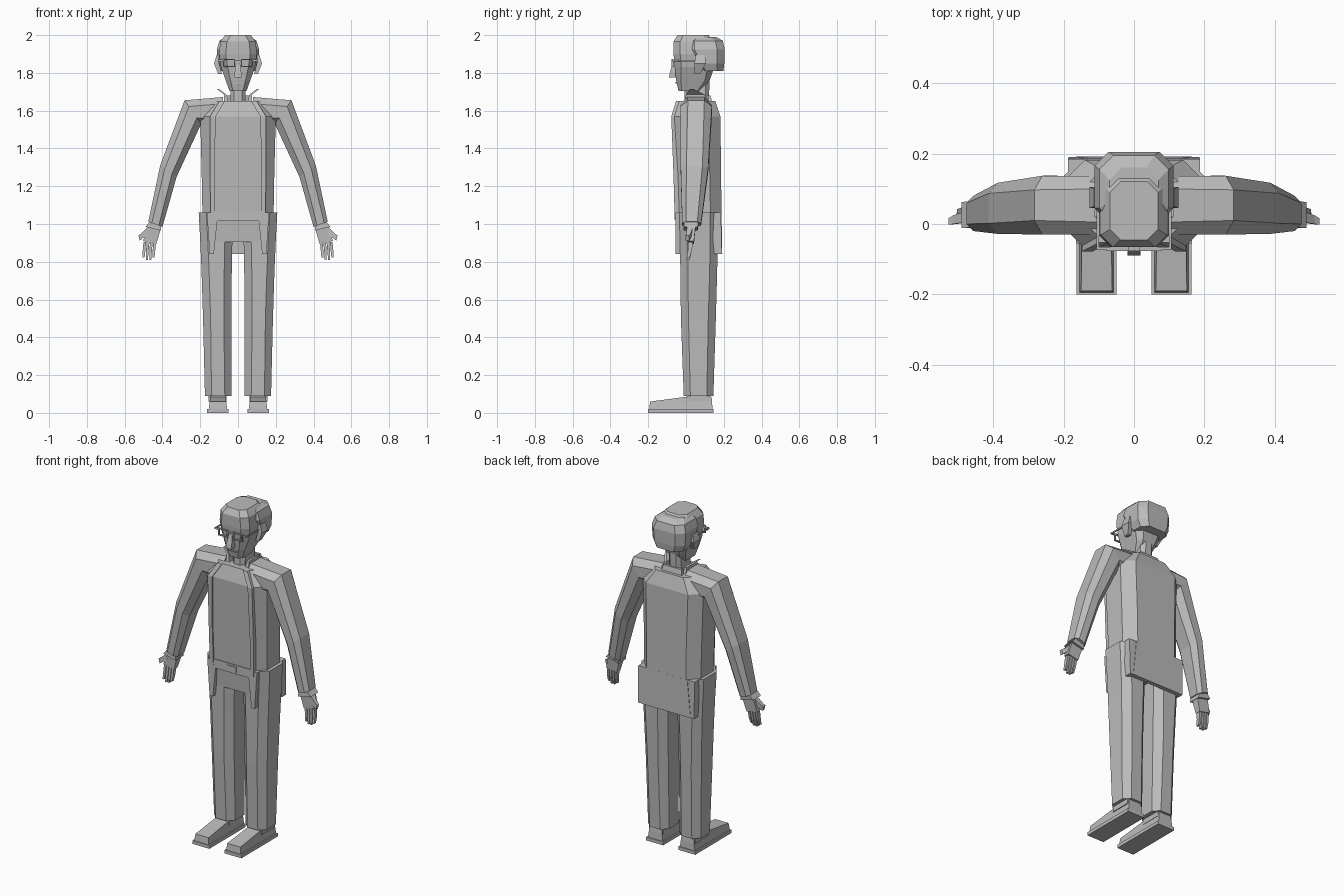
import bpy, bmesh
from mathutils import Vector

grey = bpy.data.materials.new("plain_grey")
grey.diffuse_color = (0.5, 0.5, 0.5, 1)


def finish(name, bm, mirror):
    bmesh.ops.recalc_face_normals(bm, faces=bm.faces)
    me = bpy.data.meshes.new(name)
    bm.to_mesh(me)
    bm.free()
    me.materials.append(grey)
    ob = bpy.data.objects.new(name, me)
    bpy.context.collection.objects.link(ob)
    if mirror:
        m = ob.modifiers.new("Mirror", 'MIRROR')
        m.use_mirror_merge = False
    return ob


def ring(a, b, y0, y1, c):
    """Chamfered rectangle: a and b are (x, z) ends, y0..y1 the depth, c the chamfer."""
    A, B = Vector((a[0], 0, a[1])), Vector((b[0], 0, b[1]))
    u = (B - A).normalized() * c
    Y = Vector((0, 1, 0))
    if c == 0:
        return [A + Y * y0, B + Y * y0, B + Y * y1, A + Y * y1]
    return [A + u + Y * y0, B - u + Y * y0, B + Y * (y0 + c), B + Y * (y1 - c),
            B - u + Y * y1, A + u + Y * y1, A + Y * (y1 - c), A + Y * (y0 + c)]


def loft(name, rings, mirror=False):
    bm = bmesh.new()
    loops = [[bm.verts.new(p) for p in ring(*r)] for r in rings]
    n = len(loops[0])
    for p, q in zip(loops, loops[1:]):
        for i in range(n):
            j = (i + 1) % n
            bm.faces.new((p[i], p[j], q[j], q[i]))
    bm.faces.new(loops[0])
    bm.faces.new(loops[-1])
    return finish(name, bm, mirror)


def flat(z, x0, x1, y0, y1, c=0):
    """Horizontal ring at height z."""
    return ((x0, z), (x1, z), y0, y1, c)


def box(name, x0, x1, y0, y1, z0, z1, mirror=False):
    return loft(name, [flat(z0, x0, x1, y0, y1), flat(z1, x0, x1, y0, y1)], mirror)


# Shoes with a thin sole
box("shoe_sole", .05, .163, -.2, .145, 0, .02, True)
loft("shoe_upper", [flat(.02, .058, .155, -.195, .14), flat(.06, .062, .15, -.19, .138),
                    flat(.085, .065, .148, 0, .135)], True)
box("ankle", .06, .155, .005, .13, .06, .12, True)

# Trousers
loft("trouser_leg", [flat(.09, .035, .175, -.012, .145, .035),
                     flat(.5, .035, .185, -.027, .158, .04),
                     flat(.75, .033, .193, -.03, .165, .04),
                     flat(.91, .03, .2, -.032, .168, .04),
                     flat(1.06, .02, .208, -.035, .168, .04)], True)
loft("pelvis", [flat(.905, -.11, .11, -.035, .15), flat(1.06, -.13, .13, -.045, .15)])
box("belt", -.125, .125, -.056, -.02, 1.015, 1.068)
box("belt_buckle", -.03, .03, -.062, -.05, 1.025, 1.058)

# Jacket body, tail and front edges
loft("jacket_body", [flat(1.03, -.188, .188, -.05, .188, .058),
                     flat(1.25, -.192, .192, -.058, .186, .06),
                     flat(1.57, -.2, .2, -.07, .182, .06),
                     flat(1.65, -.15, .15, -.045, .155, .06)])
loft("jacket_tail", [flat(.84, -.165, .165, .166, .192), flat(1.06, -.14, .14, .166, .188)])
loft("jacket_tail_side", [((.14, .84), (.185, .84), .15, .19, 0),
                          ((.13, 1.06), (.188, 1.06), .13, .185, 0)], True)
loft("jacket_front_flap", [flat(.84, .128, .15, -.056, -.03), flat(1.06, .105, .165, -.056, -.03)], True)
loft("jacket_front_edge", [flat(1.03, .122, .145, -.06, -.03), flat(1.25, .125, .148, -.066, -.04),
                           flat(1.57, .118, .148, -.078, -.05), flat(1.65, .07, .1, -.053, -.03)], True)

# Sleeves
loft("sleeve", [((.08, 1.52), (.08, 1.672), -.03, .135, .035),
                ((.195, 1.53), (.283, 1.655), -.03, .137, .04),
                ((.325, 1.25), (.412, 1.31), -.028, .117, .03),
                ((.4, .985), (.475, 1.012), -.02, .08, .02)], True)

# Hands
loft("cuff", [((.41, 1.0), (.468, 1.01), -.01, .065, 0),
              ((.407, .965), (.49, .985), -.012, .062, 0)], True)
loft("palm", [((.41, .97), (.482, .985), .005, .05, 0),
              ((.432, .895), (.502, .91), .008, .042, 0)], True)
for i in range(4):
    x, drop = .434 + i * .0175, (.012, 0, 0, .012)[i]
    loft("finger_%d" % (i + 1), [((x, .905), (x + .014, .905), .012, .037, 0),
                                 ((x + .004, .86), (x + .018, .86), .01, .031, 0),
                                 ((x + .008, .81 + drop), (x + .018, .81 + drop), .003, .02, 0)], True)
loft("thumb", [((.472, .94), (.482, .98), .005, .035, 0),
               ((.505, .925), (.512, .95), 0, .025, 0),
               ((.52, .912), (.527, .94), -.002, .016, 0)], True)

# Neck and collar
loft("neck", [flat(1.63, -.04, .04, -.01, .12, .02), flat(1.76, -.04, .04, -.005, .125, .02)])
loft("collar", [flat(1.64, .05, .075, -.01, .11), flat(1.685, .06, .075, .0, .1),
                flat(1.715, .1, .112, .02, .04)], True)
loft("collar_back", [flat(1.64, -.07, .07, .12, .14), flat(1.68, -.06, .06, .115, .13)])

# Head
loft("head", [flat(1.705, -.045, .045, -.04, .08, .018), flat(1.76, -.065, .065, -.052, .125, .025),
              flat(1.83, -.09, .09, -.06, .15, .035), flat(1.9, -.1, .1, -.066, .16, .035),
              flat(1.965, -.094, .094, -.066, .15, .035), flat(2.0, -.068, .068, -.045, .12, .03)])
loft("hair", [flat(1.81, -.09, .09, .07, .198, .035), flat(1.85, -.108, .108, .04, .203, .04),
              flat(1.925, -.112, .112, .005, .205, .04), flat(1.97, -.098, .098, .005, .195, .04),
              flat(1.99, -.07, .07, .03, .16, .035)])
loft("ear", [flat(1.795, .085, .105, .045, .075), flat(1.85, .1, .127, .045, .105),
             flat(1.895, .1, .113, .05, .1)], True)
loft("nose", [flat(1.775, -.018, .018, -.09, -.045), flat(1.8, -.018, .018, -.086, -.045),
              flat(1.86, -.01, .01, -.068, -.045)])
box("mouth", -.026, .026, -.056, -.04, 1.745, 1.752)

# Glasses
for n, z in (("top", 1.868), ("bottom", 1.83)):
    box("glasses_rim_" + n, .016, .08, -.076, -.066, z, z + .006, True)
for n, x in (("inner", .016), ("outer", .074)):
    box("glasses_rim_" + n, x, x + .006, -.076, -.066, 1.83, 1.874, True)
box("glasses_bridge", -.018, .018, -.076, -.066, 1.858, 1.866)
box("glasses_hinge", .078, .106, -.072, -.066, 1.86, 1.87, True)
box("glasses_temple", .1, .106, -.07, .06, 1.86, 1.868, True)
